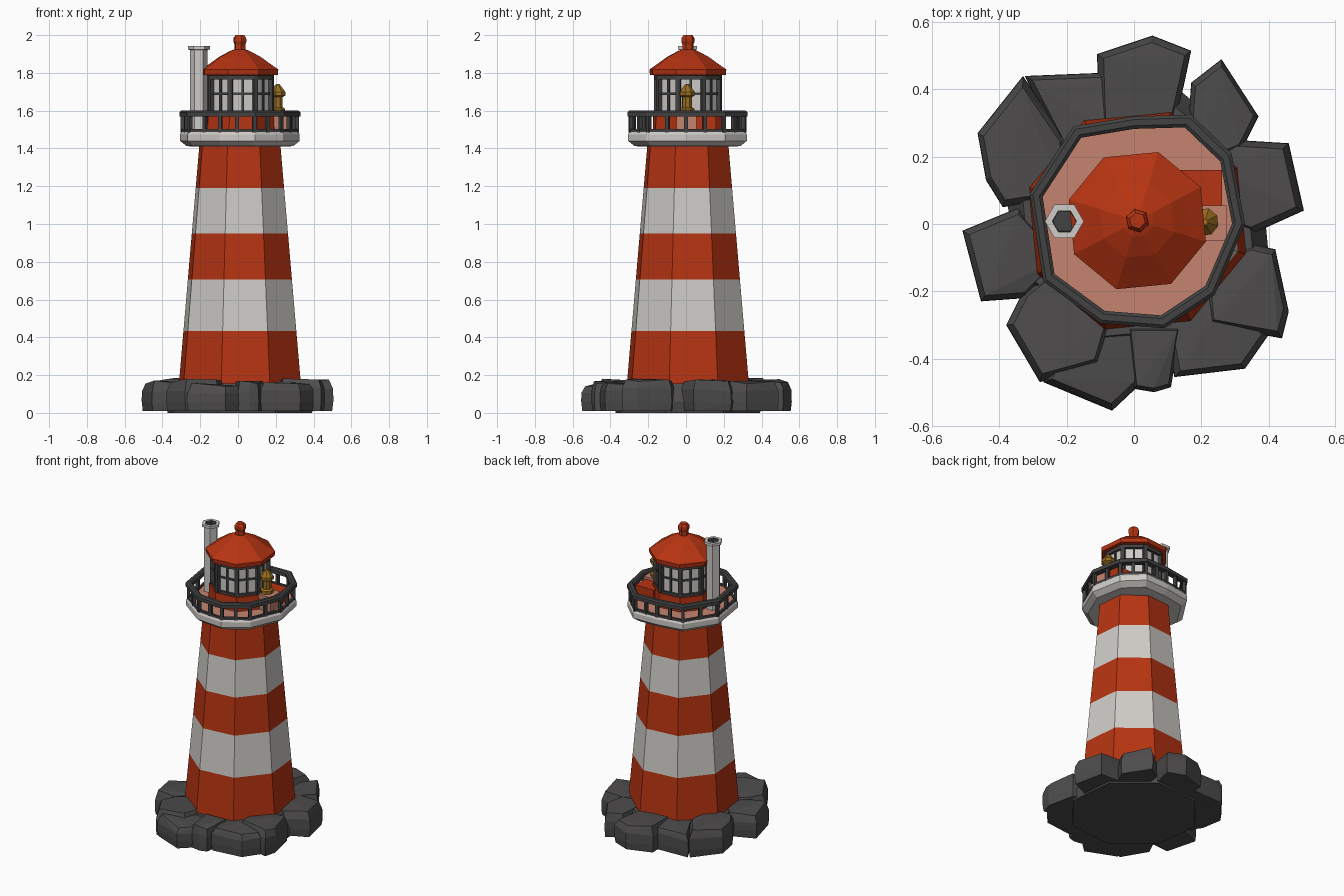
import bpy, bmesh, math, random
from mathutils import Vector

if "Cube" in bpy.data.objects:
    bpy.data.objects.remove(bpy.data.objects["Cube"])

random.seed(4)
CX, CY = 0.01, 0.01
PHASE = math.radians(-17)


def material(name, rgb):
    m = bpy.data.materials.new(name)
    m.diffuse_color = (*rgb, 1)
    m.use_nodes = True
    m.node_tree.nodes["Principled BSDF"].inputs["Base Color"].default_value = m.diffuse_color
    return m


RED = material("red paint", (0.47, 0.034, 0.006))
WHITE = material("white paint", (0.62, 0.60, 0.57))
ROCK = material("dark rock", (0.075, 0.071, 0.072))
IRON = material("dark iron", (0.055, 0.054, 0.056))
DECK = material("pink deck", (0.56, 0.23, 0.16))
BRASS = material("brass", (0.33, 0.16, 0.015))


def finish(name, bm, mats, rule=None):
    bmesh.ops.recalc_face_normals(bm, faces=bm.faces)
    me = bpy.data.meshes.new(name)
    for m in mats:
        me.materials.append(m)
    if rule:
        for f in bm.faces:
            f.material_index = rule(f)
    bm.to_mesh(me)
    bm.free()
    ob = bpy.data.objects.new(name, me)
    bpy.context.collection.objects.link(ob)
    return ob


def ngon(r, z, n=8, phase=PHASE, cx=CX, cy=CY):
    return [(cx + r * math.cos(phase + math.tau * i / n),
             cy + r * math.sin(phase + math.tau * i / n), z) for i in range(n)]


def loft(name, rings, mats, rule=None, closed=False):
    """Skin equal-sized rings; cap the ends, or join last ring to first."""
    bm = bmesh.new()
    vs = [[bm.verts.new(p) for p in ring] for ring in rings]
    n = len(vs[0])
    pairs = list(zip(vs, vs[1:])) + ([(vs[-1], vs[0])] if closed else [])
    for a, b in pairs:
        for i in range(n):
            j = (i + 1) % n
            bm.faces.new((a[i], a[j], b[j], b[i]))
    if not closed:
        bm.faces.new(vs[0])
        bm.faces.new(vs[-1])
    return finish(name, bm, mats, rule)


def beam(bm, p, q, w):
    """Square bar from p to q."""
    p, q = Vector(p), Vector(q)
    d = (q - p).normalized()
    ref = Vector((0, 0, 1)) if abs(d.z) < 0.9 else Vector((p.x - CX, p.y - CY, 0)).normalized()
    u = d.cross(ref).normalized() * w / 2
    v = d.cross(u).normalized() * w / 2
    ends = [[bm.verts.new(c + s * u + t * v) for s, t in ((1, 1), (-1, 1), (-1, -1), (1, -1))]
            for c in (p, q)]
    a, b = ends
    bm.faces.new(a)
    bm.faces.new(b[::-1])
    for i in range(4):
        j = (i + 1) % 4
        bm.faces.new((a[i], b[i], b[j], a[j]))


def box(name, lo, hi, mat):
    sq = [(lo[0], lo[1]), (hi[0], lo[1]), (hi[0], hi[1]), (lo[0], hi[1])]
    return loft(name, [[(x, y, z) for x, y in sq] for z in (lo[2], hi[2])], [mat])


# Rocks: plan outlines, turned into chipped convex boulders
def rock(i, pts, top):
    c = Vector((sum(p[0] for p in pts) / len(pts), sum(p[1] for p in pts) / len(pts)))
    bm = bmesh.new()
    for x, y in pts:
        p = Vector((x, y))
        for z, s in ((0.01, 0.96), (0.06, 1.0), (top * 0.72, 0.99), (top, 0.86)):
            q = c + (p - c) * s
            dz = random.uniform(-0.015, 0.006) if z > 0.05 else 0
            bm.verts.new((q.x, q.y, z + dz))
    res = bmesh.ops.convex_hull(bm, input=bm.verts)
    bmesh.ops.delete(bm, geom=list({v for v in res["geom_interior"]
                                    if isinstance(v, bmesh.types.BMVert)}), context='VERTS')
    finish(f"rock_{i}", bm, [ROCK])


ROCKS = [
    ([(.30, .25), (.46, .24), (.505, .04), (.35, -.03), (.2, .02), (.2, .18)], .175),
    ([(.17, .42), (.26, .49), (.30, .415), (.37, .32), (.32, .22), (.15, .15)], .165),
    ([(-.11, .505), (-.05, .51), (.055, .56), (.17, .515), (.15, .42), (.1, .2), (-.1, .2)], .175),
    ([(-.325, .44), (-.15, .42), (-.08, .45), (-.05, .25), (-.2, .2)], .165),
    ([(-.465, .27), (-.33, .44), (-.2, .25), (-.2, .08), (-.39, .05), (-.44, .13)], .18),
    ([(-.34, .05), (-.51, -.02), (-.455, -.23), (-.32, -.22), (-.2, -.1)], .17),
    ([(-.33, -.2), (-.38, -.3), (-.28, -.47), (-.1, -.42), (-.05, -.25), (-.2, -.1)], .175),
    ([(-.27, -.47), (-.065, -.555), (.015, -.48), (.05, -.25), (-.15, -.25)], .155),
    ([(.0, -.49), (.06, -.50), (.11, -.485), (.14, -.3), (-.02, -.3)], .165),
    ([(.12, -.455), (.33, -.43), (.40, -.33), (.3, -.15), (.08, -.25)], .165),
    ([(.46, -.26), (.42, -.075), (.35, -.06), (.2, -.1), (.22, -.3), (.44, -.34)], .18),
]
for i, (pts, top) in enumerate(ROCKS):
    rock(i, pts, top)
loft("rock_core", [ngon(.40, 0.0), ngon(.41, .06), ngon(.36, .155)], [ROCK])

# Striped tower
LEVELS = [.10, .434, .705, .95, 1.19, 1.42]


def tower_stripe(f):
    z = f.calc_center_median().z
    return 1 if LEVELS[1] < z < LEVELS[2] or LEVELS[3] < z < LEVELS[4] else 0


loft("tower", [ngon(.337 - (z - .16) * .0896, z) for z in LEVELS], [RED, WHITE], tower_stripe)

# Gallery floor and railing share one plan outline
PLAN = [(-.18, .29), (.0, .32), (.17, .325), (.29, .21), (.33, 0), (.24, -.21), (.09, -.31),
        (-.1, -.295), (-.27, -.17), (-.31, .09)]


def plan(s, z):
    return [(CX + (x - CX) * s, CY + (y - CY) * s, z) for x, y in PLAN]


loft("gallery_floor", [plan(.70, 1.41), plan(.88, 1.412), plan(.99, 1.44), plan(.99, 1.475),
                       plan(.96, 1.492)], [WHITE, DECK],
     lambda f: 1 if f.normal.z > .9 and f.calc_center_median().z > 1.48 else 0)
loft("top_rail", [plan(1.0, 1.568), plan(1.0, 1.592), plan(.97, 1.60), plan(.91, 1.60),
                  plan(.88, 1.592), plan(.88, 1.568)], [IRON], closed=True)
loft("bottom_rail", [plan(.97, 1.485), plan(.97, 1.502), plan(.92, 1.502), plan(.92, 1.485)],
     [IRON], closed=True)
bm = bmesh.new()
low = [Vector(p) for p in plan(.945, 1.485)]
for a, b in zip(low, low[1:] + low[:1]):
    for t in (0, .5):
        p = a.lerp(b, t)
        beam(bm, p, p + Vector((0, 0, .09)), .02)
finish("rail_posts", bm, [IRON])

# Lantern room: red drum, pale panes, dark frame
loft("lantern_drum", [ngon(.195, 1.48), ngon(.19, 1.585)], [RED])
loft("lantern_panes", [ngon(.168, 1.58), ngon(.168, 1.80)], [WHITE])
bm = bmesh.new()
for z, w in ((1.59, .022), (1.69, .012), (1.78, .03)):
    ring = ngon(.17, z)
    for a, b in zip(ring, ring[1:] + ring[:1]):
        beam(bm, a, b, w)
base = [Vector(p) for p in ngon(.172, 1.58)]
for a, b in zip(base, base[1:] + base[:1]):
    up = Vector((0, 0, .21))
    beam(bm, a, a + up, .024)
    m = a.lerp(b, .5)
    beam(bm, m, m + up, .012)
finish("lantern_frame", bm, [IRON])

# Roof with finial
loft("roof", [ngon(r, z) for r, z in ((.17, 1.785), (.21, 1.79), (.213, 1.818), (.165, 1.85),
                                      (.115, 1.885), (.05, 1.918), (.03, 1.925))], [RED])
loft("finial", [ngon(r, z, 6) for r, z in ((.03, 1.90), (.03, 1.95), (.036, 1.965),
                                           (.035, 1.985), (.024, 2.0))], [RED])

# Hollow chimney
loft("chimney", [ngon(r, z, 6, 0, -.207, .008) for r, z in
                 ((.046, 1.48), (.046, 1.92), (.058, 1.925), (.058, 1.942), (.036, 1.942),
                  (.034, 1.80))], [WHITE, IRON],
     lambda f: 1 if f.calc_center_median().z < 1.9 and
     all(v.co.z > 1.75 for v in f.verts) else 0)

# Brass lamp on its plinth beside the lantern
box("plinth", (.13, .05, 1.48), (.262, .16, 1.575), RED)
box("lamp_step", (.13, -.05, 1.48), (.275, .055, 1.59), DECK)
loft("brass_lamp", [ngon(r, z, 8, PHASE, .21, .006) for r, z in
                    ((.040, 1.585), (.040, 1.61), (.028, 1.618), (.028, 1.672), (.042, 1.68),
                     (.042, 1.70), (.025, 1.722), (.01, 1.74))], [BRASS])
